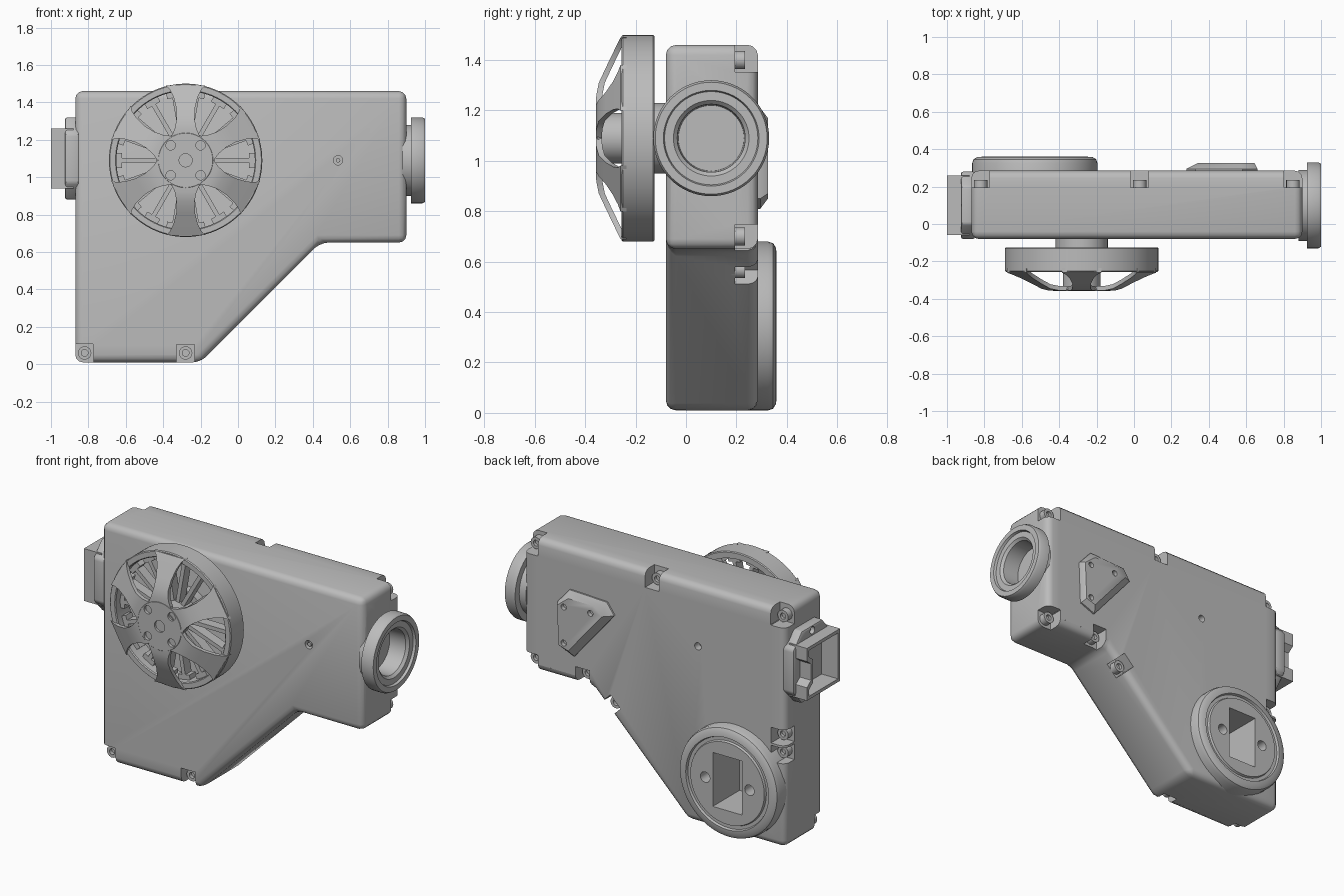
import bpy, bmesh
from math import cos, sin, pi, radians

if "Cube" in bpy.data.objects:
    bpy.data.objects.remove(bpy.data.objects["Cube"])

grey = bpy.data.materials.new("plain grey")
grey.use_nodes = True
grey.diffuse_color = (0.5, 0.5, 0.5, 1)
grey.node_tree.nodes["Principled BSDF"].inputs["Base Color"].default_value = (0.5, 0.5, 0.5, 1)


def place(axis, a, b, h):
    return (h, a, b) if axis == "x" else (a, h, b)


def finish(name, bm):
    bmesh.ops.remove_doubles(bm, verts=bm.verts, dist=1e-5)
    bmesh.ops.recalc_face_normals(bm, faces=bm.faces)
    me = bpy.data.meshes.new(name)
    bm.to_mesh(me)
    bm.free()
    me.materials.append(grey)
    ob = bpy.data.objects.new(name, me)
    bpy.context.collection.objects.link(ob)
    return ob


def activate(ob):
    bpy.ops.object.select_all(action="DESELECT")
    ob.select_set(True)
    bpy.context.view_layer.objects.active = ob


def loft(name, rings, closed=False):
    """Join equal rings of points; cap the ends unless closed."""
    bm = bmesh.new()
    loops = [[bm.verts.new(p) for p in ring] for ring in rings]
    n = len(loops[0])
    for i in range(len(loops) if closed else len(loops) - 1):
        a, b = loops[i], loops[(i + 1) % len(loops)]
        for j in range(n):
            k = (j + 1) % n
            bm.faces.new((a[j], a[k], b[k], b[j]))
    if not closed:
        bm.faces.new(loops[0])
        bm.faces.new(loops[-1])
    return finish(name, bm)


def prism(name, pts, axis, lo, hi):
    return loft(name, [[place(axis, a, b, h) for a, b in pts] for h in (lo, hi)])


def lathe(name, profile, axis, centre, n=64, closed=False):
    """Turn (radius, height) points; heights are absolute along the axis."""
    rings = []
    for r, h in profile:
        rings.append([place(axis, centre[0] + r * cos(2 * pi * j / n),
                            centre[1] + r * sin(2 * pi * j / n), h) for j in range(n)])
    return loft(name, rings, closed)


def rod(name, axis, centre, r, lo, hi, n=32):
    return lathe(name, [(r, lo), (r, hi)], axis, centre, n)


def turned(pts, ang, centre):
    c, s = cos(ang), sin(ang)
    return [(centre[0] + u * c - v * s, centre[1] + u * s + v * c) for u, v in pts]


def box(a0, a1, b0, b1):
    return [(a0, b0), (a1, b0), (a1, b1), (a0, b1)]


def bevel(ob, width, segments=3):
    activate(ob)
    m = ob.modifiers.new("bevel", "BEVEL")
    m.width, m.segments, m.limit_method = width, segments, "ANGLE"
    bpy.ops.object.modifier_apply(modifier=m.name)
    return ob


def cut(ob, cutters):
    activate(ob)
    for c in cutters:
        m = ob.modifiers.new("cut", "BOOLEAN")
        m.operation, m.object = "DIFFERENCE", c
        bpy.ops.object.modifier_apply(modifier=m.name)


def drop(cutters):
    for c in cutters:
        bpy.data.objects.remove(c)


# Housing
FRONT, BACK = -0.08, 0.285
housing = bevel(prism("housing", [(-0.87, 0.01), (-0.2, 0.01), (0.44, 0.65), (0.9, 0.65),
                                  (0.9, 1.46), (-0.87, 1.46)], "y", FRONT, BACK), 0.04)

# Screw recesses: position and the directions in which each is open
back_screws = [(-0.82, 1.40, (90, 180)), (0.03, 1.40, (90,)), (0.85, 1.40, (0, 90)),
               (0.85, 0.70, (0, 270)), (0.50, 0.70, (270,)), (0.31, 0.57, (-45,)),
               (-0.82, 0.68, (180,)), (-0.82, 0.57, (180,))]
front_screws = [(-0.82, 0.06, (180, 270)), (-0.28, 0.06, (270,))]
cutters = []
for screws, lo, hi, seat, top in ((back_screws, 0.195, 0.4, 0.18, 0.235),
                                  (front_screws, -0.2, 0.0, 0.02, -0.045)):
    for x, z, opens in screws:
        for a in opens:
            cutters.append(prism("cutter", turned(box(-0.045, 0.2, -0.048, 0.048),
                                                  radians(a), (x, z)), "y", lo, hi))
        mid = (seat + 2 * top) / 3
        lathe("screw", [(0.036, seat), (0.036, top), (0.018, top), (0.018, mid)],
              "y", (x, z), 18)

# Small holes in the front and back walls, and the lens bore
WHEEL = (-0.28, 1.09)
LENS = (0.1, 1.09)
cutters += [rod("cutter", "y", (0.535, 1.09), 0.025, -0.2, -0.05),
            rod("cutter", "y", WHEEL, 0.022, 0.24, 0.4),
            rod("cutter", "x", LENS, 0.16, 0.82, 1.1)]
rod("front_pin", "y", (0.535, 1.09), 0.012, -0.04, -0.075, 16)
cut(housing, cutters)
drop(cutters)

# Round boss with a rectangular socket and two side holes
BOSS = (-0.53, 0.345)
boss = lathe("rear_boss", [(0.335, 0.2), (0.335, 0.325), (0.328, 0.346), (0.31, 0.357),
                           (0.28, 0.36), (0.275, 0.345), (0.255, 0.345), (0.25, 0.358)],
             "y", BOSS, 72)
sockets = [prism("cutter", turned(box(-0.098, 0.098, -0.165, 0.165), 0, BOSS), "y", 0.1, 0.5)]
sockets += [rod("cutter", "y", (BOSS[0] + s * 0.15, BOSS[1]), 0.032, 0.25, 0.5) for s in (-1, 1)]
cut(boss, sockets)
cut(housing, sockets)
drop(sockets)

# Triangular rear bracket with tapered sides
base = [(0.66, 1.12), (0.58, 1.21), (0.33, 1.2), (0.28, 1.13), (0.55, 0.81), (0.65, 0.85)]
top = [(0.645, 1.11), (0.57, 1.17), (0.40, 1.17), (0.34, 1.12), (0.57, 0.85), (0.635, 0.87)]
bracket = loft("rear_bracket", [[place("y", a, b, h) for a, b in pts]
                                for pts, h in ((base, 0.27), (base, 0.295), (top, 0.325))])
holes = [rod("cutter", "y", p, 0.018, 0.3, 0.4, 20) for p in
         ((0.6, 1.11), (0.42, 1.12), (0.6, 0.89))]
cut(bracket, holes)
drop(holes)

# Lens ring on the left side
lathe("lens_ring", [(0.19, 0.88), (0.19, 0.925), (0.23, 0.925), (0.23, 0.985), (0.222, 1.0),
                    (0.19, 1.0), (0.185, 0.985), (0.15, 0.985), (0.135, 0.97), (0.13, 0.86),
                    (0.155, 0.86), (0.155, 0.88)], "x", LENS, 64, True)
rod("lens_floor", "x", LENS, 0.15, 0.84, 0.865, 48)

# Connector on the right side: flange and notched hollow shell
PORT = (0.1, 1.1)
flange = prism("port_flange", turned([(-0.18, -0.13), (-0.1, -0.22), (0.1, -0.22), (0.18, -0.13),
                                      (0.18, 0.13), (0.1, 0.22), (-0.1, 0.22), (-0.18, 0.13)],
                                     0, PORT), "x", -0.925, -0.85)
bevel(flange, 0.012, 2)


def shell(s):
    half = [(-0.16, -0.16), (0.16, -0.16), (0.16, -0.08), (0.12, -0.05)]
    return [(PORT[0] + a - (s if a > 0 else -s), PORT[1] + b + s * (1 if i < 2 else -1))
            for i, (a, b) in enumerate(half)] + \
           [(PORT[0] + a - (s if a > 0 else -s), PORT[1] - b - s * (1 if i < 2 else -1))
            for i, (a, b) in reversed(list(enumerate(half)))]


port = prism("port_shell", shell(0), "x", -1.0, -0.88)
bore = [prism("cutter", shell(0.02), "x", -1.1, -0.89)]
bore += [rod("cutter", "x", (PORT[0], PORT[1] + s * 0.19), 0.022, -1.1, -0.9, 20) for s in (-1, 1)]
cut(port, bore[:1])
cut(flange, bore)
drop(bore)

# Wheel rim, axle and hub
lathe("wheel_rim", [(0.37, -0.125), (0.405, -0.125), (0.41, -0.13), (0.41, -0.25),
                    (0.405, -0.256), (0.375, -0.256), (0.37, -0.25)], "y", WHEEL, 96, True)
rod("wheel_axle", "y", WHEEL, 0.14, -0.07, -0.135, 48)
rod("wheel_core", "y", WHEEL, 0.1, -0.1, -0.345, 48)
hub = lathe("wheel_hub", [(0.15, -0.335), (0.155, -0.35), (0.145, -0.358)], "y", WHEEL, 48)
hub_holes = [rod("cutter", "y", WHEEL, 0.035, -0.345, -0.5)]
hub_holes += [rod("cutter", "y", (WHEEL[0] + i * 0.08, WHEEL[1] + j * 0.08), 0.025, -0.34, -0.5, 20)
              for i in (-1, 1) for j in (-1, 1)]
cut(hub, hub_holes)

# Six flared wheel spokes sloping from the hub to the rim
path = [(0.08, 0.04, -0.357), (0.13, 0.075, -0.357), (0.17, 0.058, -0.356), (0.22, 0.048, -0.346),
        (0.28, 0.05, -0.318), (0.34, 0.065, -0.289), (0.38, 0.085, -0.27), (0.4, 0.105, -0.26)]
for k in range(6):
    rings = []
    for r, w, y in path:
        edge = turned([(r, -w), (r, w)], radians(30 + 60 * k), WHEEL)
        rings.append([place("y", *edge[i], y + d) for i, d in ((0, 0), (1, 0), (1, 0.024), (0, 0.024))])
    cut(loft("wheel_spoke", rings), hub_holes)
drop(hub_holes)

# Thin inner wheel bars with T-shaped ends
for k in range(18):
    bar = [(0.09, -0.012), (0.34, -0.012), (0.34, -0.04), (0.372, -0.04),
           (0.372, 0.04), (0.34, 0.04), (0.34, 0.012), (0.09, 0.012)]
    prism("wheel_bar", turned(bar, radians(20 * k), WHEEL), "y", -0.21, -0.15)

# Smooth the rounded surfaces, keep hard edges
for ob in list(bpy.context.scene.objects):
    if ob.type == "MESH":
        activate(ob)
        bpy.ops.object.shade_smooth_by_angle(angle=radians(35))
